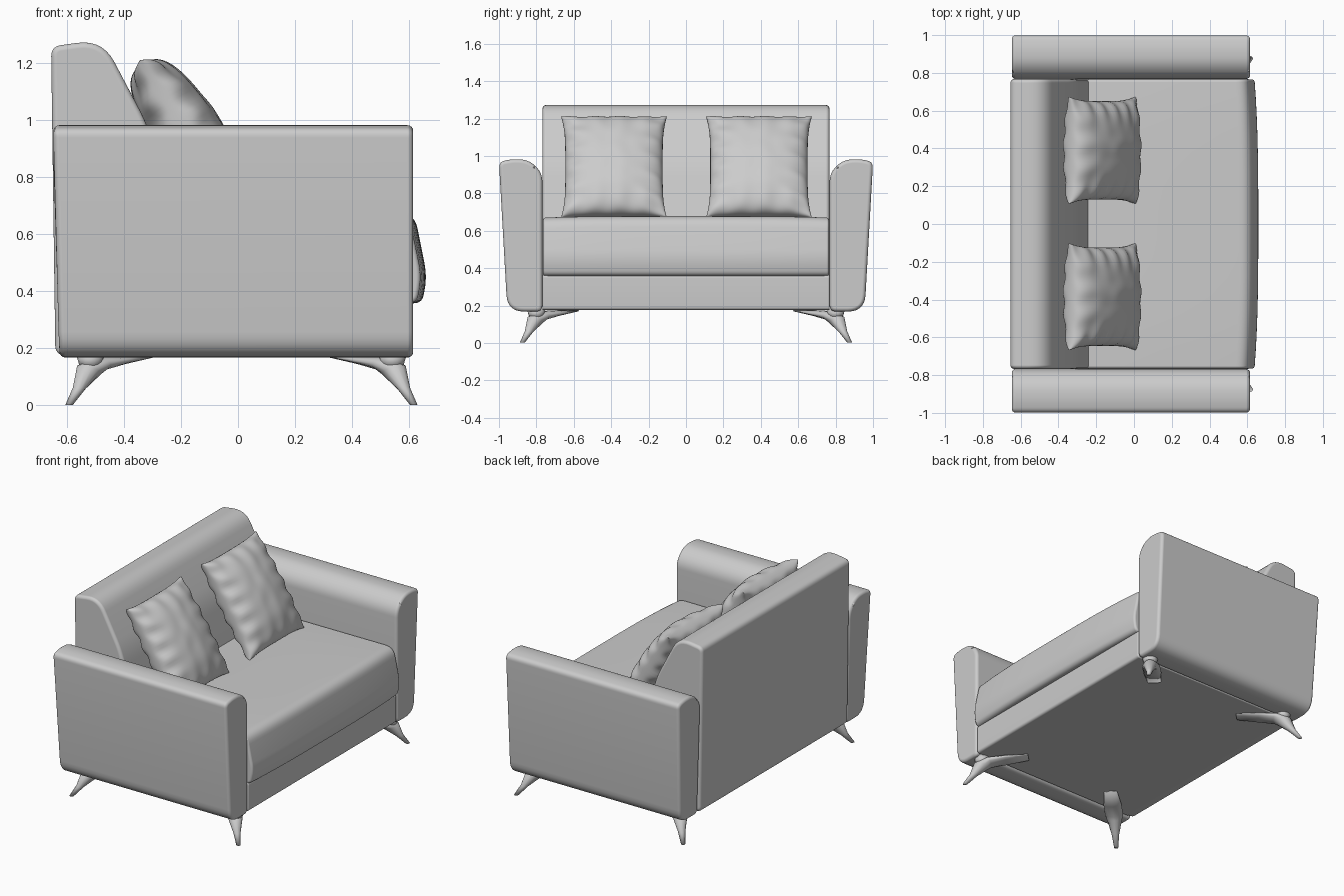
import bpy, bmesh, math
from mathutils import Vector, noise

if "Cube" in bpy.data.objects:
    bpy.data.objects.remove(bpy.data.objects["Cube"])


def rounded(corners, steps=7):
    """Closed 2D profile from (u, v, rounding) corners."""
    pts = []
    n = len(corners)
    for i, (u, v, d) in enumerate(corners):
        c = Vector((u, v))
        a = c + (Vector(corners[i - 1][:2]) - c).normalized() * d
        b = c + (Vector(corners[(i + 1) % n][:2]) - c).normalized() * d
        for k in range(steps + 1):
            t = k / steps
            pts.append(a * (1 - t) ** 2 + c * 2 * t * (1 - t) + b * t * t)
    return pts


def add_object(name, bm):
    bmesh.ops.recalc_face_normals(bm, faces=bm.faces)
    for f in bm.faces:
        f.smooth = True
    me = bpy.data.meshes.new(name)
    bm.to_mesh(me)
    bm.free()
    ob = bpy.data.objects.new(name, me)
    bpy.context.collection.objects.link(ob)
    return ob


def prism(name, profile, stations, place, bevel=0.02):
    """Sweep a profile through stations; place(u, v, s) gives the 3D point."""
    bm = bmesh.new()
    rings = [[bm.verts.new(place(p.x, p.y, s)) for p in profile] for s in stations]
    n = len(profile)
    for r0, r1 in zip(rings, rings[1:]):
        for i in range(n):
            j = (i + 1) % n
            bm.faces.new((r0[i], r0[j], r1[j], r1[i]))
    bm.faces.new(rings[0])
    bm.faces.new(rings[-1])
    ob = add_object(name, bm)
    m = ob.modifiers.new("soft_edges", 'BEVEL')
    m.width = bevel
    m.segments = 4
    m.limit_method = 'ANGLE'
    m.angle_limit = math.radians(50)
    m.use_clamp_overlap = False
    m.harden_normals = True
    return ob


# Armrests: rounded inner top, outside leaning outwards
arm = rounded([(1.0, 0.968, 0.03), (0.93, 0.983, 0.03), (0.84, 0.98, 0.05), (0.768, 0.91, 0.05),
               (0.768, 0.168, 0.035), (0.955, 0.168, 0.09)])
for side, label in ((-1, "right"), (1, "left")):
    prism(label + "_armrest", arm, (-1, 1),
          lambda u, v, s, side=side: (
              (0.614 if s > 0 else -0.625 - 0.022 * min(1, (v - 0.168) / 0.5)), side * u, v))

# Backrest
back = rounded([(-0.655, 1.258, 0.035), (-0.475, 1.283, 0.09), (-0.31, 0.97, 0.08),
                (-0.225, 0.6, 0.05), (-0.225, 0.176, 0.035), (-0.64, 0.176, 0.035)])
prism("backrest", back, (-0.767, 0.767), lambda u, v, s: (u, s, v))

# Base frame
base = rounded([(-0.6, 0.365, 0.02), (0.612, 0.365, 0.02),
                (0.612, 0.176, 0.02), (-0.6, 0.176, 0.02)])
prism("base_frame", base, (-0.767, 0.767), lambda u, v, s: (u, s, v), 0.008)

# Seat cushion, front edge bowed outwards
seat = rounded([(-0.3, 0.36, 0.03), (-0.3, 0.675, 0.03), (0.618, 0.678, 0.06),
                (0.663, 0.45, 0.05), (0.645, 0.358, 0.03)])


def seat_point(u, v, s):
    e = abs(s / 0.765)
    return (u - (0.02 * e ** 3 if u > 0.3 else 0), s,
            v - (0.008 * e ** 4 if v > 0.6 else 0))


prism("seat_cushion", seat, [-0.765 + 1.53 * i / 16 for i in range(17)], seat_point, 0.014)


# Throw pillows: pinched square outline, wrinkled towards the seams
def pillow(name, yc):
    bm = bmesh.new()
    n = 48
    tilt = math.radians(33)
    up = Vector((-math.sin(tilt), 0, math.cos(tilt)))
    out = Vector((math.cos(tilt), 0, math.sin(tilt)))
    side = Vector((0, 1, 0))
    centre = Vector((-0.168, yc, 0.94))
    for face in (-1, 1):
        grid = []
        for i in range(n + 1):
            row = []
            for j in range(n + 1):
                a = math.sin(math.pi / 2 * (2 * i / n - 1))
                b = math.sin(math.pi / 2 * (2 * j / n - 1))
                w = 0.283 * a * (1 - 0.08 * (1 - b ** 4))
                h = 0.322 * b * (1 - 0.05 * (1 - a ** 4))
                rim = max(0, (1 - a * a) * (1 - b * b))
                t = 0.122 * rim ** 0.38
                fold = math.sin(17 * b + 2 * a) * a ** 4 + 0.6 * math.sin(13 * a) * b ** 4
                t *= 1 + 0.2 * fold
                t += 0.006 * rim ** 0.5 * noise.noise(Vector((3 * a, 3 * b, 3 * face)))
                row.append(bm.verts.new(centre + side * w + up * h + out * (t * face)))
            grid.append(row)
        for i in range(n):
            for j in range(n):
                bm.faces.new((grid[i][j], grid[i + 1][j], grid[i + 1][j + 1], grid[i][j + 1]))
    bmesh.ops.remove_doubles(bm, verts=bm.verts, dist=0.0003)
    add_object(name, bm)


pillow("left_pillow", 0.39)
pillow("right_pillow", -0.385)


# Splayed legs: straight tapered foot flowing into a bracket aimed at the centre.
# Section: (inward distance, z, half width, half depth, tilt of section)
def leg(name, sx, sy):
    bm = bmesh.new()
    foot = Vector((0.012 + sx * 0.604, sy * 0.875, 0))
    inward = Vector((-sx, -sy, 0)).normalized()
    across = Vector((-inward.y, inward.x, 0))
    rings = []
    for d, z, w, h, tilt in ((0, 0.002, 0.013, 0.014, 0), (0.05, 0.06, 0.022, 0.024, 5),
                             (0.1, 0.125, 0.042, 0.048, 20), (0.15, 0.147, 0.055, 0.027, 60),
                             (0.25, 0.159, 0.055, 0.016, 80), (0.39, 0.172, 0.04, 0.006, 88)):
        t = math.radians(tilt)
        depth = inward * math.cos(t) - Vector((0, 0, math.sin(t)))
        c = foot + inward * d + Vector((0, 0, z))
        rings.append([bm.verts.new(c + across * (w * math.cos(k * math.pi / 6))
                                   + depth * (h * math.sin(k * math.pi / 6)))
                      for k in range(12)])
    for r0, r1 in zip(rings, rings[1:]):
        for i in range(12):
            j = (i + 1) % 12
            bm.faces.new((r0[i], r0[j], r1[j], r1[i]))
    bm.faces.new(rings[0])
    bm.faces.new(rings[-1])
    # Neck that meets the underside of the sofa
    neck = bmesh.ops.create_cone(bm, cap_ends=True, segments=16, radius1=0.035,
                                 radius2=0.05, depth=0.05)["verts"]
    bmesh.ops.translate(bm, verts=neck, vec=foot + inward * 0.105 + Vector((0, 0, 0.155)))
    add_object(name, bm)


for sx, fx in ((1, "front"), (-1, "rear")):
    for sy, fy in ((1, "left"), (-1, "right")):
        leg(fx + "_" + fy + "_leg", sx, sy)
